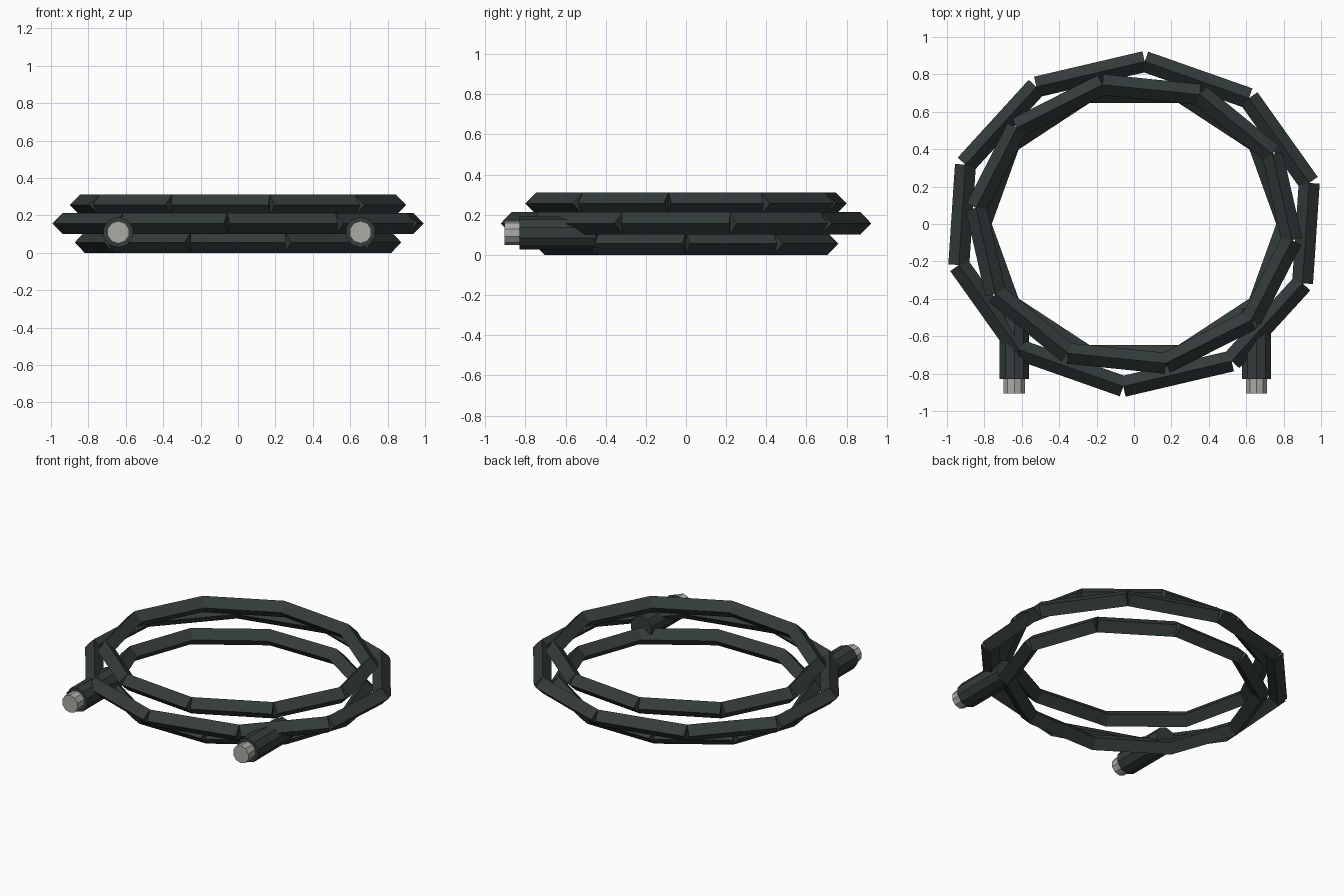
import bpy, bmesh
from math import cos, sin, tau, radians
from mathutils import Vector, Matrix

cube = bpy.data.objects.get("Cube")
if cube:
    bpy.data.objects.remove(cube, do_unlink=True)


def material(name, rgb):
    m = bpy.data.materials.new(name)
    m.use_nodes = True
    m.diffuse_color = (*rgb, 1)
    m.node_tree.nodes["Principled BSDF"].inputs["Base Color"].default_value = (*rgb, 1)
    return m


rubber = material("dark rubber", (0.034, 0.045, 0.044))
metal = material("grey metal", (0.40, 0.40, 0.375))


def add_prism(bm, a, b, radius, sides, roll=0.0):
    """Flat-ended prism from a to b, lying in a horizontal plane."""
    along = (b - a).normalized()
    up = Vector((0, 0, 1))
    side = along.cross(up)
    frame = Matrix((side, up, along)).transposed().to_4x4()
    place = Matrix.Translation((a + b) / 2) @ frame @ Matrix.Rotation(roll, 4, "Z")
    bmesh.ops.create_cone(bm, cap_ends=True, segments=sides, radius1=radius,
                          radius2=radius, depth=(b - a).length, matrix=place)


def finish(bm, name, mat):
    mesh = bpy.data.meshes.new(name)
    bmesh.ops.recalc_face_normals(bm, faces=bm.faces)
    bm.to_mesh(mesh)
    bm.free()
    mesh.materials.append(mat)
    bpy.context.collection.objects.link(bpy.data.objects.new(name, mesh))


def cable_loop(name, rx, ry, z, phase, count=10, radius=0.056):
    """Oval loop of straight diamond-section lengths with open outer joints."""
    pts = [Vector((rx * cos(radians(phase) + tau * i / count),
                   ry * sin(radians(phase) + tau * i / count), z))
           for i in range(count)]
    bm = bmesh.new()
    for i, p in enumerate(pts):
        add_prism(bm, p, pts((i + 1) % count) if callable(pts) else pts[(i + 1) % count],
                  radius, 4)
    finish(bm, name, rubber)


def rod(name, x, y0, y1, radius, mat):
    bm = bmesh.new()
    add_prism(bm, Vector((x, y0, 0.11)), Vector((x, y1, 0.11)), radius, 10)
    finish(bm, name, mat)


# Three stacked cable loops
cable_loop("lower_cable_loop", 0.82, 0.74, 0.056, 0)
cable_loop("middle_cable_loop", 0.968, 0.87, 0.157, 14.6)
cable_loop("upper_cable_loop", 0.85, 0.76, 0.256, -6.5)

# Plug bodies and metal tips on both cable ends
for label, x in (("left", 0.655), ("right", -0.64)):
    rod(label + "_plug_body", x, -0.83, -0.45, 0.082, rubber)
    rod(label + "_plug_tip", x, -0.905, -0.82, 0.06, metal)
